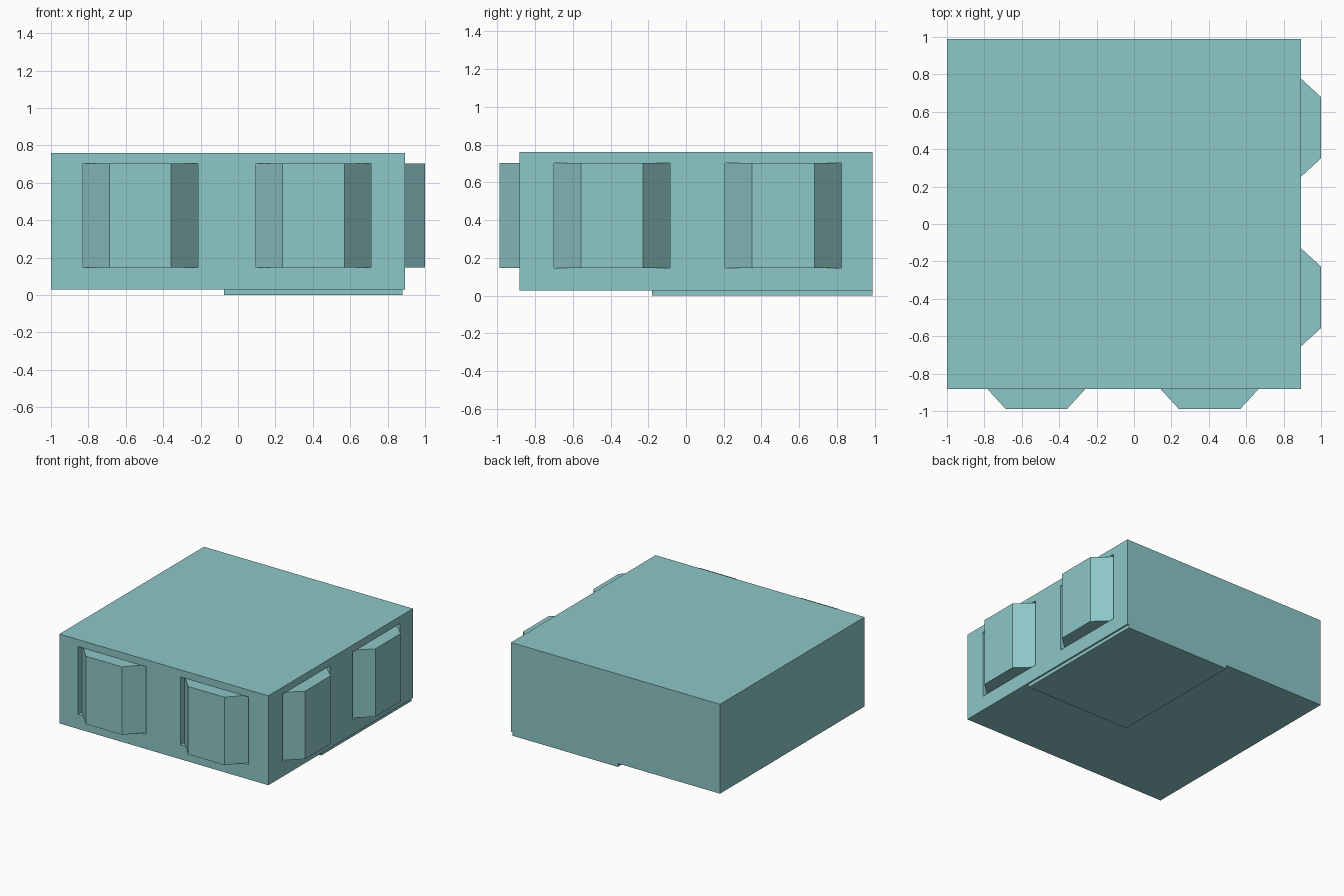
import bpy
import bmesh
from mathutils import Matrix

if "Cube" in bpy.data.objects:
    bpy.data.objects.remove(bpy.data.objects["Cube"])

X0, X1 = -1.0, 0.893        # outer wall planes
Y0, Y1 = -0.882, 0.988
Z0, Z1 = 0.028, 0.76
WALL, PLATE = 0.05, 0.02
BAY_Z0, BAY_Z1 = 0.147, 0.703
HALF_BACK, HALF_FRONT, REACH = 0.308, 0.165, 0.106

teal = bpy.data.materials.new("teal")
teal.diffuse_color = (0.27, 0.57, 0.57, 1)
teal.use_nodes = True
teal.node_tree.nodes["Principled BSDF"].inputs["Base Color"].default_value = teal.diffuse_color


def mesh_object(name, bm):
    bmesh.ops.recalc_face_normals(bm, faces=bm.faces[:])
    me = bpy.data.meshes.new(name)
    bm.to_mesh(me)
    bm.free()
    me.materials.append(teal)
    ob = bpy.data.objects.new(name, me)
    bpy.context.collection.objects.link(ob)
    return ob


def box(name, lo, hi):
    size = [b - a for a, b in zip(lo, hi)]
    mid = [(a + b) / 2 for a, b in zip(lo, hi)]
    bm = bmesh.new()
    bmesh.ops.create_cube(bm, size=1, matrix=Matrix.Translation(mid) @ Matrix.Diagonal((*size, 1)))
    return mesh_object(name, bm)


def prism(name, outline, z0, z1):
    bm = bmesh.new()
    face = bm.faces.new([bm.verts.new((x, y, z0)) for x, y in outline])
    top = bmesh.ops.extrude_face_region(bm, geom=[face])["geom"]
    bmesh.ops.translate(bm, vec=(0, 0, z1 - z0),
                        verts=[v for v in top if isinstance(v, bmesh.types.BMVert)])
    return mesh_object(name, bm)


def cut(target, cutter):
    mod = target.modifiers.new("cut", "BOOLEAN")
    mod.operation = "DIFFERENCE"
    mod.solver = "EXACT"
    mod.object = cutter
    bpy.context.view_layer.objects.active = target
    bpy.ops.object.modifier_apply(modifier=mod.name)
    bpy.data.objects.remove(cutter)


# hollow room with floor, walls and roof
room = box("room_shell", (X0, Y0, Z0), (X1, Y1, Z1))
cut(room, box("room_cavity", (X0 + WALL, Y0 + WALL, Z0 + PLATE), (X1 - WALL, Y1 - WALL, Z1 - PLATE)))

# bay windows set into openings; the slanted sides start at the inner wall face
bay_profile = [(-HALF_BACK, -WALL), (HALF_BACK, -WALL), (HALF_FRONT, REACH), (-HALF_FRONT, REACH)]

for i, c in enumerate((-0.522, 0.404)):
    cut(room, box("front_opening", (c - HALF_BACK, Y0 - 0.1, BAY_Z0), (c + HALF_BACK, Y0 + 0.1, BAY_Z1)))
    prism(f"front_bay_window_{i + 1}", [(c + u, Y0 - d) for u, d in bay_profile], BAY_Z0, BAY_Z1)

for i, c in enumerate((-0.392, 0.515)):
    cut(room, box("right_opening", (X1 - 0.1, c - HALF_BACK, BAY_Z0), (X1 + 0.1, c + HALF_BACK, BAY_Z1)))
    prism(f"right_bay_window_{i + 1}", [(X1 + d, c + u) for u, d in bay_profile], BAY_Z0, BAY_Z1)

# thin slab under the back right quarter of the floor
box("base_slab", (-0.075, -0.18, 0.0), (0.88, Y1, Z0))
